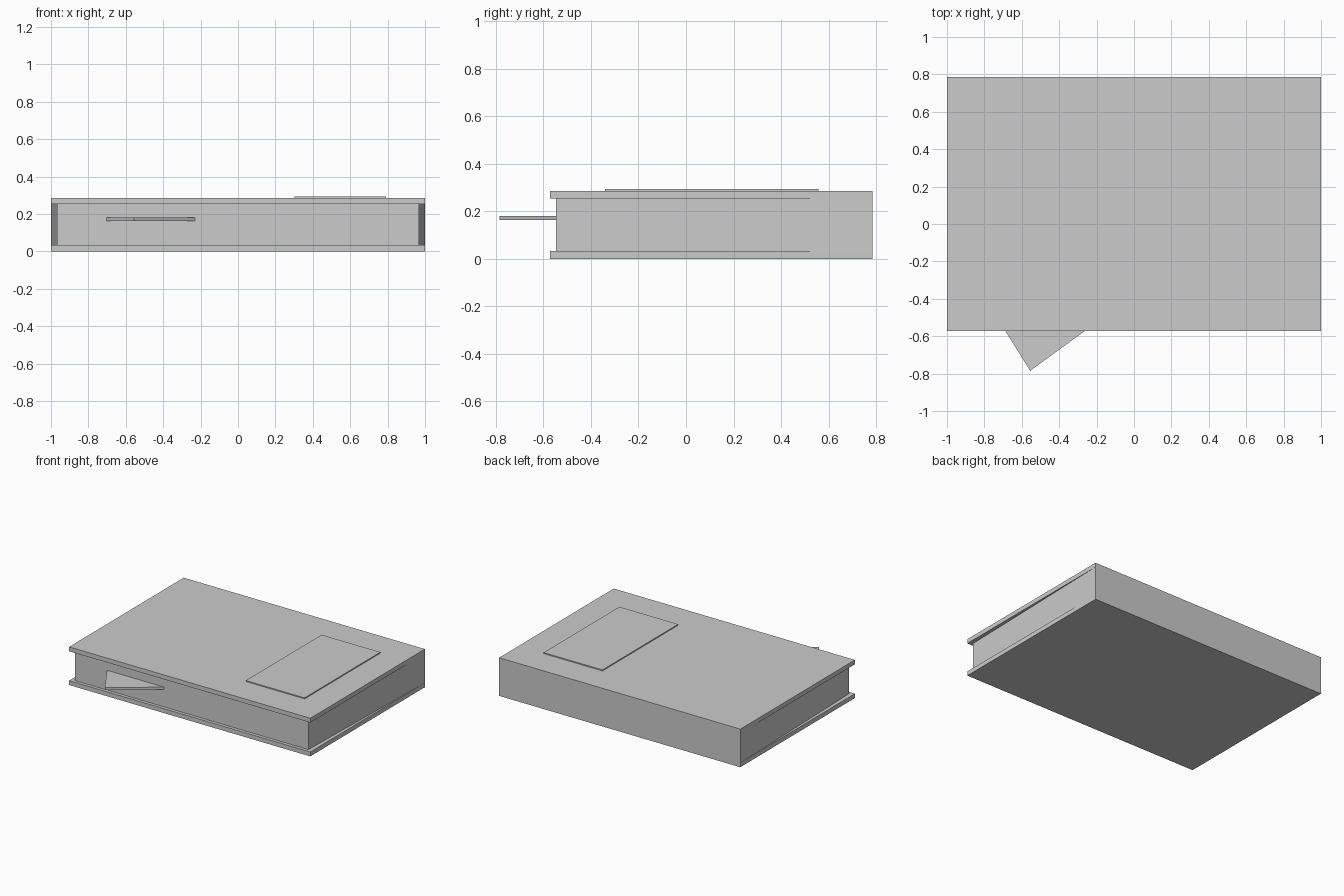
import bpy, bmesh

if "Cube" in bpy.data.objects:
    bpy.data.objects.remove(bpy.data.objects["Cube"])


def prism(name, outline, z0, z1):
    """Extrude a counter-clockwise plan outline from z0 up to z1."""
    bm = bmesh.new()
    base = bm.faces.new([bm.verts.new((x, y, z0)) for x, y in outline])
    top = bmesh.ops.extrude_face_region(bm, geom=[base], use_keep_orig=True)
    verts = [g for g in top["geom"] if isinstance(g, bmesh.types.BMVert)]
    bmesh.ops.translate(bm, verts=verts, vec=(0, 0, z1 - z0))
    bmesh.ops.recalc_face_normals(bm, faces=bm.faces)
    mesh = bpy.data.meshes.new(name)
    bm.to_mesh(mesh)
    bm.free()
    obj = bpy.data.objects.new(name, mesh)
    bpy.context.collection.objects.link(obj)
    return obj


def rect(x0, x1, y0, y1):
    return [(x0, y0), (x1, y0), (x1, y1), (x0, y1)]


BACK, FRONT, PAGE_FRONT = 0.785, -0.572, -0.548
COVER_LOW, COVER_HIGH, TOP = 0.033, 0.253, 0.286

# Covers, overhanging the pages at the front and sides
prism("bottom_cover", rect(-1, 1, FRONT, BACK), 0, COVER_LOW)
prism("top_cover", rect(-1, 1, FRONT, BACK), COVER_HIGH, TOP)

# Page block, widening until it is flush with the spine at the back
prism("page_block", [(-0.968, PAGE_FRONT), (0.968, PAGE_FRONT), (1, BACK), (-1, BACK)],
      COVER_LOW, COVER_HIGH)

# Raised panel on the top cover
prism("cover_panel", rect(0.303, 0.79, -0.34, 0.557), TOP, 0.294)

# Pointed bookmark sticking out of the pages
prism("bookmark", [(-0.703, PAGE_FRONT), (-0.555, -0.785), (-0.23, PAGE_FRONT)], 0.163, 0.181)
